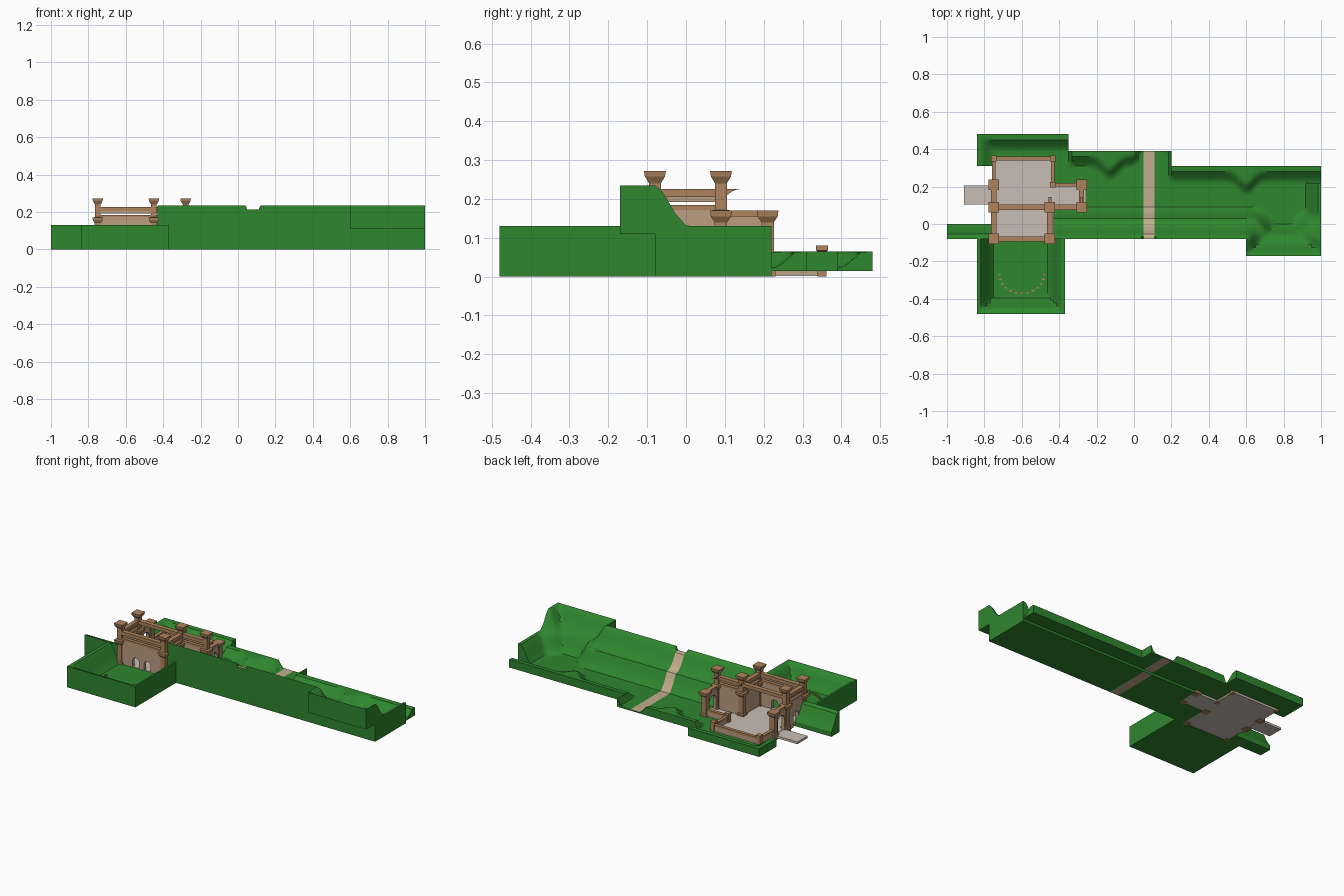
import bpy, bmesh
from math import hypot, exp, cos, sin, pi
from mathutils import Vector

if "Cube" in bpy.data.objects:
    bpy.data.objects.remove(bpy.data.objects["Cube"])


def material(name, r, g, b):
    m = bpy.data.materials.new(name)
    m.use_nodes = True
    m.diffuse_color = (r, g, b, 1)
    m.node_tree.nodes["Principled BSDF"].inputs["Base Color"].default_value = (r, g, b, 1)
    return m


GRASS = material("grass green", .028, .24, .028)
PATH = material("path tan", .54, .42, .27)
FLOOR = material("pale stone", .58, .51, .46)
WALL = material("wall tan", .50, .34, .22)
TRIM = material("trim brown", .42, .23, .11)


def finish(name, bm, *mats, smooth=False):
    bmesh.ops.recalc_face_normals(bm, faces=bm.faces)
    me = bpy.data.meshes.new(name)
    bm.to_mesh(me)
    bm.free()
    ob = bpy.data.objects.new(name, me)
    bpy.context.collection.objects.link(ob)
    for m in mats:
        me.materials.append(m)
    if smooth:
        bpy.ops.object.select_all(action='DESELECT')
        ob.select_set(True)
        bpy.context.view_layer.objects.active = ob
        bpy.ops.object.shade_smooth_by_angle(angle=.6)
    return ob


def prism(name, mat, origin, direction, points, thick):
    """Extrude an outline of (along, z) points, centred on its thickness."""
    d = Vector((direction[0], direction[1], 0)).normalized()
    n = Vector((-d.y, d.x, 0)) * thick
    bm = bmesh.new()
    base = Vector((origin[0], origin[1], 0)) - n / 2
    f = bm.faces.new([bm.verts.new(base + d * s + Vector((0, 0, z))) for s, z in points])
    new = bmesh.ops.extrude_face_region(bm, geom=[f])["geom"]
    bmesh.ops.translate(bm, vec=n, verts=[v for v in new if isinstance(v, bmesh.types.BMVert)])
    return finish(name, bm, mat)


def wall(name, mat, a, b, z0, z1, thick, arches=()):
    """Straight wall or beam from a to b, with arches (centre, width, height) cut from the base."""
    length = hypot(b[0] - a[0], b[1] - a[1])
    pts = [(0, z0)]
    for c, w, h in arches:
        r = w / 2
        pts += [(c - r, z0)]
        pts += [(c - r * cos(k * pi / 8), h - r + r * sin(k * pi / 8)) for k in range(9)]
        pts += [(c + r, z0)]
    pts += [(length, z0), (length, z1), (0, z1)]
    return prism(name, mat, a, (b[0] - a[0], b[1] - a[1]), pts, thick)


def brace(at, direction, z, r=.045):
    arc = [(r - r * sin(k * pi / 12), z - r + r * cos(k * pi / 12)) for k in range(7)]
    prism("curved_brace", TRIM, at, direction, [(0, z), (r, z)] + arc[1:], .016)


def pillar(name, at, sections):
    bm = bmesh.new()
    rings = []
    for z, r in sections:
        rings.append([bm.verts.new((at[0] + sx * r, at[1] + sy * r, z))
                      for sx, sy in ((-1, -1), (1, -1), (1, 1), (-1, 1))])
    for lo, hi in zip(rings, rings[1:]):
        for k in range(4):
            bm.faces.new((lo[k], lo[k - 1], hi[k - 1], hi[k]))
    bm.faces.new(rings[0])
    bm.faces.new(rings[-1])
    finish(name, bm, TRIM)


# Terrain: zones are (x0, x1, y0, y1, underside height)
ZONES = [(-.84, -.37, -.48, -.08, 0), (-1, -.75, -.08, 0, 0), (.6, 1, -.17, -.08, .11),
         (-.43, 1, -.08, .09, 0), (-.26, 1, .09, .22, 0), (-.43, .2, .22, .39, .015),
         (.2, 1, .22, .31, .015), (-.84, -.43, .36, .48, .015),
         (-.84, -.75, .31, .36, .015), (-.43, -.35, .39, .48, .015)]
HIGH = [(0, .235), (.02, .22), (.05, .165), (.08, .132), (.11, .122), (.14, .06), (.17, .022)]
LOW = [(0, .13), (.025, .125), (.055, .065), (.085, .022)]
BACK = [(0, .065), (.03, .063), (.055, .04), (.08, .022)]


def slope(profile, d):
    if d <= 0:
        return profile[0][1]
    for (a, za), (b, zb) in zip(profile, profile[1:]):
        if d <= b:
            return za + (zb - za) * (d - a) / (b - a)
    return profile[-1][1]


def height(zone, x, y):
    if zone == 0:
        return slope(LOW, min(x + .84, -.37 - x, y + .48))
    if zone == 1:
        return slope(LOW, y + .08)
    up = max(0, y + .08)
    d = y + .08 if x < .6 else min(y + .17, hypot(x - .6, up), hypot(1 - x, up))
    h = slope(HIGH, d)
    if abs(x - .08) < .031:
        h = min(h, .212)
    if zone in (2, 3, 4):
        h = max(h, slope(LOW, 1 - x))
    edge = .48 if x <= -.35 else .39 if x < .2 else .31
    back = edge - y - .07 * (exp(-((x + .13) / .05) ** 2) + exp(-((x - .6) / .05) ** 2))
    if 0 < x < .2:
        back += .12 * min(1, x / .05, (.2 - x) / .03)
    if x < -.74:
        back = min(back, x + .84)
    return max(h, slope(BACK, back))


def ticks(breaks, step):
    breaks = sorted(set(breaks))
    out = []
    for a, b in zip(breaks, breaks[1:]):
        n = max(1, round((b - a) / step))
        out += [a + (b - a) * k / n for k in range(n)]
    return out + [breaks[-1]]


xs = ticks([v for z in ZONES for v in z[:2]] + [.04, .05, .11, .12], .017)
ys = ticks([v for z in ZONES for v in z[2:4]], .014)


def zone_at(i, j):
    if 0 <= i < len(xs) - 1 and 0 <= j < len(ys) - 1:
        cx, cy = (xs[i] + xs[i + 1]) / 2, (ys[j] + ys[j + 1]) / 2
        for k, (x0, x1, y0, y1, b) in enumerate(ZONES):
            if x0 < cx < x1 and y0 < cy < y1:
                return k
    return None


bm = bmesh.new()
cache = {}


def vert(i, j, z):
    key = (i, j, round(z, 4))
    if key not in cache:
        cache[key] = bm.verts.new((xs[i], ys[j], z))
    return cache[key]


def face(corners, mat=0):
    vs = list(dict.fromkeys(vert(*c) for c in corners))
    if len(vs) > 2 and not bm.faces.get(vs):
        bm.faces.new(vs).material_index = mat


for i in range(len(xs) - 1):
    for j in range(len(ys) - 1):
        zone = zone_at(i, j)
        if zone is None:
            continue
        under = ZONES[zone][4]
        ring = [(i, j), (i + 1, j), (i + 1, j + 1), (i, j + 1)]
        top = [height(zone, xs[a], ys[b]) for a, b in ring]
        mat = int(abs((xs[i] + xs[i + 1]) / 2 - .08) < .03)
        face([(a, b, z) for (a, b), z in zip(ring, top)], mat)
        face([(a, b, under) for a, b in reversed(ring)], mat)
        # outer walls and steps between neighbouring zones
        for k, (di, dj) in enumerate(((0, -1), (1, 0), (0, 1), (-1, 0))):
            p, q = ring[k], ring[(k + 1) % 4]
            zp, zq = top[k], top[(k + 1) % 4]
            other = zone_at(i + di, j + dj)
            if other is None:
                face([(*p, under), (*q, under), (*q, zq), (*p, zp)])
            elif other != zone:
                np, nq = (height(other, xs[a], ys[b]) for a, b in (p, q))
                if zp + zq > np + nq + .001:
                    face([(*p, np), (*q, nq), (*q, zq), (*p, zp)])
                if ZONES[other][4] > under:
                    z = ZONES[other][4]
                    face([(*p, under), (*q, under), (*q, z), (*p, z)])
finish("terrain", bm, GRASS, PATH, smooth=True)

# Stone floors
wall("hall_floor", FLOOR, (-.59, -.085), (-.59, .36), .002, .024, .32)
wall("porch_floor", FLOOR, (-.43, .155), (-.26, .155), .002, .024, .13)
wall("entrance_slab", FLOOR, (-.91, .155), (-.75, .155), .008, .022, .1)

# Pillars
SHORT = [(0, .021), (.035, .021), (.04, .016), (.14, .016), (.155, .026), (.17, .028)]
TALL = SHORT + [(.172, .015), (.24, .015), (.258, .026), (.272, .028)]
POST = [(0, .012), (.065, .012), (.067, .015), (.08, .015)]
A, B, C, D = (-.75, -.08), (-.45, -.08), (-.45, .09), (-.75, .09)
E, F, G = (-.28, .09), (-.28, .21), (-.75, .21)
H, I, J = (-.75, .35), (-.435, .35), (-.435, .21)
for p in (A, B, C, D, E):
    pillar("tall_pillar", p, TALL)
for p in (F, G):
    pillar("short_pillar", p, SHORT)
for p in (H, I, J):
    pillar("low_post", p, POST)

# Tall walls with rails and braces
for name, a, b, arches in (("front_wall", A, B, [(.11, .045, .085), (.19, .045, .085)]),
                           ("side_wall_outer", A, D, [(.085, .05, .1)]),
                           ("side_wall_bank", B, C, []), ("porch_wall", C, E, []),
                           ("inner_beam", D, C, None)):
    if arches is not None:
        wall(name, WALL, a, b, .005, .178, .02, arches)
        wall("string_course", TRIM, a, b, .172, .184, .026)
        wall("parapet", WALL, a, b, .192, .21, .014)
    wall("top_rail", TRIM, a, b, .205, .226, .028)
    d = (b[0] - a[0], b[1] - a[1])
    brace(a, d, .215)
    brace(b, (-d[0], -d[1]), .215)
for p in (C, E):
    brace(p, (0, 1), .226, .055)

# Arched entrances
for name, a, b in (("entrance_arch", D, G), ("porch_arch", E, F)):
    wall(name, WALL, a, b, .005, .16, .02, [(.06, .066, .125)])
    wall("arch_rail", TRIM, a, b, .155, .17, .028)

# Low garden walls
for a, b in ((G, H), (H, I), (I, J), (J, F)):
    wall("low_wall", WALL, a, b, .005, .055, .014)
    wall("low_coping", TRIM, a, b, .052, .064, .02)

# Ring of edging stones on the front lawn
for k in range(13):
    t = pi + pi * k / 12
    x, y = -.6 + .12 * cos(t), -.27 + .1 * sin(t)
    wall("edging_stone", TRIM, (x - .007, y), (x + .007, y), .02, .03, .008)
